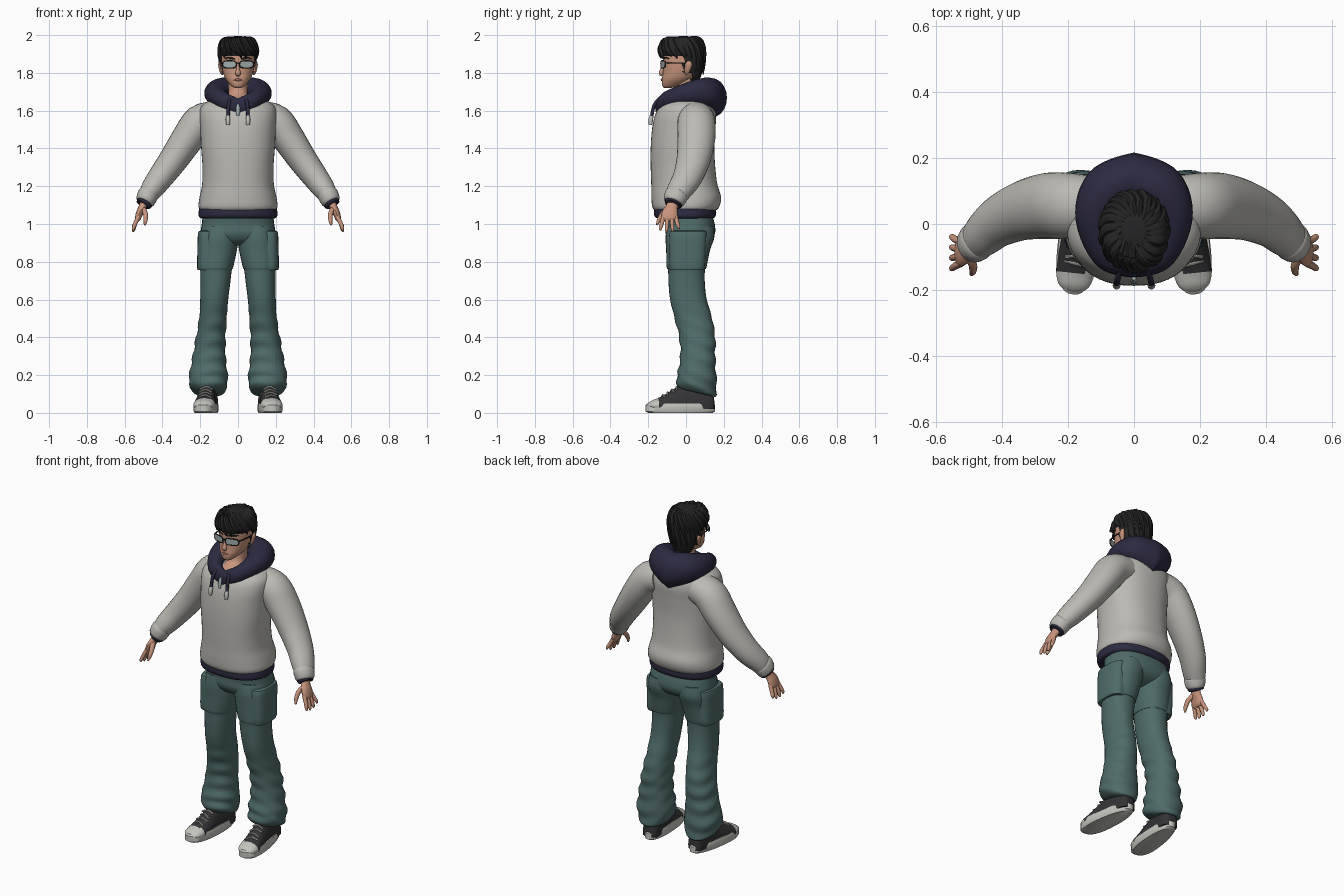
import bpy, bmesh, math, random
from mathutils import Vector, Matrix

random.seed(4)
TAU = math.tau


def material(name, *rgb):
    m = bpy.data.materials.new(name)
    m.diffuse_color = (*rgb, 1)
    return m


GREY = material("hoodie grey", 0.50, 0.49, 0.455)
NAVY = material("navy", 0.025, 0.023, 0.052)
GREEN = material("trouser green", 0.078, 0.148, 0.142)
SKIN = material("skin", 0.58, 0.30, 0.205)
HAIR = material("hair black", 0.018, 0.018, 0.018)
WHITE = material("rubber white", 0.56, 0.56, 0.52)
CHARCOAL = material("shoe charcoal", 0.035, 0.033, 0.036)
LENS = material("lens grey", 0.36, 0.42, 0.42)
LIP = material("lip", 0.36, 0.15, 0.11)


def spline(keys, n=5):
    """Smooth curve through tuples of any length."""
    out = []
    for i in range(len(keys) - 1):
        a, b = keys[max(i - 1, 0)], keys[i]
        c, d = keys[i + 1], keys[min(i + 2, len(keys) - 1)]
        for k in range(n):
            t = k / n
            out.append(tuple(0.5 * (2 * q + (r - p) * t + (2 * p - 5 * q + 4 * r - s) * t * t
                                    + (3 * q - p - 3 * r + s) * t ** 3)
                             for p, q, r, s in zip(a, b, c, d)))
    return out + [tuple(keys[-1])]


def loft(name, rings, mats, closed=False, mirror=False, warp=None, drop=None, rule=None):
    """Skin a list of equal rings into one object."""
    bm = bmesh.new()
    vs = [[bm.verts.new(warp(Vector(p)) if warp else p) for p in r] for r in rings]
    m, n = len(vs), len(vs[0])
    for i in range(m if closed else m - 1):
        for j in range(n):
            a, b = vs[i], vs[(i + 1) % m]
            bm.faces.new((a[j], a[(j + 1) % n], b[(j + 1) % n], b[j]))
    if not closed:
        bm.faces.new(vs[0])
        bm.faces.new(vs[-1])
    bmesh.ops.recalc_face_normals(bm, faces=bm.faces)
    if drop:
        bad = [f for f in bm.faces if drop(f.calc_center_median())]
        bmesh.ops.delete(bm, geom=bad, context='FACES')
    if rule:
        for f in bm.faces:
            f.material_index = rule(f.calc_center_median())
    me = bpy.data.meshes.new(name)
    bm.to_mesh(me)
    bm.free()
    for mat in (mats if isinstance(mats, list) else [mats]):
        me.materials.append(mat)
    ob = bpy.data.objects.new(name, me)
    bpy.context.collection.objects.link(ob)
    if mirror:
        ob.modifiers.new("mirror", 'MIRROR').use_mirror_merge = False
    return ob


def power(c, p):
    return math.copysign(abs(c) ** (2 / p), c)


def zloft(name, keys, mat, p=2.2, seg=32, smooth=5, **kw):
    """Stacked rounded outlines: z, x left, x right, y front, y back."""
    rings = []
    for z, x0, x1, y0, y1 in (spline(keys, smooth) if smooth else keys):
        rings.append([((x0 + x1) / 2 + (x1 - x0) / 2 * power(math.cos(TAU * k / seg), p),
                       (y0 + y1) / 2 + (y1 - y0) / 2 * power(math.sin(TAU * k / seg), p), z)
                      for k in range(seg)])
    return loft(name, rings, mat, **kw)


def even(rows):
    return [(z, -w, w, f, b) for z, w, f, b in rows]


def tube(name, keys, mat, seg=12, smooth=4, **kw):
    """Tube along x, y, z with side radius and front-back radius."""
    pts = spline(keys, smooth)
    rings = []
    for i, q in enumerate(pts):
        t = (Vector(pts[min(i + 1, len(pts) - 1)][:3]) - Vector(pts[max(i - 1, 0)][:3])).normalized()
        v = t.cross(Vector((0, 0, 1) if abs(t.y) > 0.9 else (0, 1, 0))).normalized()
        u = v.cross(t)
        rings.append([Vector(q[:3]) + v * q[3] * math.cos(TAU * k / seg) + u * q[4] * math.sin(TAU * k / seg)
                      for k in range(seg)])
    return loft(name, rings, mat, **kw)


# Hoodie body and hem
zloft("hoodie_body", even([
    (1.065, .192, -.16, .15), (1.09, .209, -.178, .175), (1.14, .204, -.183, .186), (1.21, .19, -.184, .166),
    (1.3, .188, -.187, .155), (1.4, .195, -.187, .15), (1.5, .2, -.18, .155), (1.57, .205, -.166, .16),
    (1.62, .195, -.142, .15), (1.655, .15, -.10, .12), (1.68, .08, -.05, .08)]), GREY, p=2.3, seg=48)
zloft("hoodie_hem", even([
    (1.03, .195, -.15, .14), (1.037, .206, -.164, .154), (1.055, .209, -.17, .16), (1.08, .206, -.168, .158)]),
    NAVY, p=2.3, seg=48, smooth=3)

# Hood: a thick collar that grows toward the back
half = spline([(0, -.137, 1.615, .026, .05, -90), (.08, -.1, 1.655, .042, .05, -45), (.114, .01, 1.69, .063, .062, 0),
               (.083, .1, 1.69, .078, .085, 45), (0, .135, 1.668, .082, .104, 90)], 6)
other = [(-x, y, z, r, h, 180 - a) for x, y, z, r, h, a in half[-2:0:-1]]
rings = []
for x, y, z, r, h, a in half + other:
    d = Vector((math.cos(math.radians(a)), math.sin(math.radians(a)), 0))
    rings.append([Vector((x, y, z)) + d * r * math.cos(TAU * k / 20) + Vector((0, 0, h * math.sin(TAU * k / 20)))
                  for k in range(20)])
loft("hood", rings, NAVY, closed=True)

# Drawstrings with pale tips, and a zip pull
tube("drawstring", [(.042, -.14, 1.665, .008, .008), (.05, -.168, 1.63, .009, .009), (.053, -.183, 1.565, .009, .009)],
     NAVY, mirror=True)
tube("drawstring_tip", [(.053, -.182, 1.572, .01, .01), (.053, -.187, 1.55, .012, .012), (.053, -.188, 1.525, .009, .009)],
     WHITE, mirror=True)
tube("zip_pull", [(0, -.165, 1.635, .006, .006), (0, -.172, 1.61, .011, .006), (0, -.178, 1.575, .008, .005)], LENS)

# Sleeves and cuffs
tube("sleeve", [(.12, .055, 1.565, .085, .09), (.2, .055, 1.54, .092, .1), (.265, .055, 1.455, .086, .1),
                (.34, .04, 1.343, .077, .09), (.41, .008, 1.247, .068, .078), (.455, -.03, 1.185, .06, .068),
                (.478, -.052, 1.15, .05, .06)], GREY, seg=28, mirror=True)
tube("cuff", [(.47, -.044, 1.165, .046, .052), (.476, -.05, 1.155, .055, .063), (.491, -.063, 1.122, .051, .057),
              (.496, -.067, 1.112, .043, .049)], GREY, seg=24, smooth=3, mirror=True)
tube("cuff_lining", [(.489, -.06, 1.125, .043, .049), (.498, -.069, 1.105, .042, .047), (.501, -.071, 1.1, .03, .036)],
     NAVY, seg=20, mirror=True)

# Hands
tube("palm", [(.49, -.06, 1.13, .022, .028), (.505, -.075, 1.09, .021, .032), (.52, -.085, 1.06, .019, .042),
              (.53, -.088, 1.03, .016, .042), (.534, -.088, 1.015, .009, .034)], SKIN, seg=16, mirror=True)
for i, tip in enumerate((.966, .958, .96, .974)):
    y0, y1 = -.12 + .022 * i, -.135 + .032 * i
    tube("finger", [(.526, y0, 1.04, .011, .011), (.543, (y0 + y1) / 2, 1.005, .011, .011),
                    (.553, y1, tip + .012, .009, .009), (.554, y1, tip, .004, .004)], SKIN, seg=10, mirror=True)
tube("thumb", [(.505, -.09, 1.085, .014, .016), (.49, -.122, 1.055, .013, .014), (.489, -.143, 1.022, .011, .011),
               (.494, -.154, .995, .005, .005)], SKIN, seg=10, mirror=True)


# Trousers
def cloth(v):
    low = max(0, min(1, (.25 - v.z) / .14))
    fold = .004 * math.sin(v.z * 75 + v.y * 25 + v.x * 12) * max(0, min(1, (.6 - v.z) / .2))
    return Vector((v.x + fold, v.y + fold, v.z - low * .25 * (v.y - .055)))


zloft("trouser_hips", even([(1.06, .185, -.12, .135), (1.0, .192, -.108, .152), (.95, .196, -.108, .153),
                            (.91, .17, -.085, .125), (.885, .09, -.04, .07)]), GREEN, p=2.4)
zloft("trouser_leg", [
    (.99, .0, .185, -.1, .145), (.93, -.002, .2, -.108, .15), (.86, .006, .203, -.105, .127),
    (.77, .026, .207, -.102, .108), (.755, .033, .2, -.095, .1), (.68, .042, .198, -.092, .1),
    (.6, .052, .2, -.084, .11), (.5, .06, .206, -.06, .138), (.4, .066, .222, -.036, .155), (.3, .066, .24, -.03, .155),
    (.2, .055, .258, -.045, .16), (.15, .056, .258, -.05, .162), (.12, .068, .24, -.046, .16),
    (.108, .08, .225, -.035, .15)], GREEN, smooth=6, mirror=True, warp=cloth)
zloft("cargo_pocket", [(.757, .11, .205, -.075, .085), (.765, .1, .216, -.088, .1), (.86, .1, .215, -.09, .105),
                       (.95, .1, .212, -.088, .11), (.965, .11, .2, -.075, .1)], GREEN, p=2.9, smooth=3, mirror=True)


# Shoes, toes turned slightly out
def place(v):
    return Matrix.Rotation(math.radians(6), 3, 'Z') @ v + Vector((.163, 0, 0))


sole = []
for z, s in ((0, .93), (.008, 1), (.042, 1), (.05, .95)):
    ring = []
    for k in range(40):
        c, d = power(math.cos(TAU * k / 40), 2.4), power(math.sin(TAU * k / 40), 2.4)
        ring.append((.061 * c * s * (1 - .14 * d), -.03 + .185 * d * s, z))
    sole.append(ring)
loft("shoe_sole", sole, WHITE, mirror=True, warp=place)
upper = []
for y, w, top in spline([(-.203, .03, .05), (-.185, .048, .064), (-.15, .058, .078), (-.11, .058, .098), (-.06, .054, .13),
                         (-.02, .05, .15), (.04, .048, .165), (.1, .048, .16), (.135, .042, .13), (.148, .03, .08)], 4):
    upper.append([(w * math.cos(TAU * k / 24), y, max(.02, .04 + (top - .04) * math.sin(TAU * k / 24)))
                  for k in range(24)])
loft("shoe_upper", upper, [CHARCOAL, WHITE], mirror=True, warp=place,
     rule=lambda c: 1 if c.y < -.148 else 0)
for i in range(4):
    y, z, s = -.122 + .024 * i, .094 + .0145 * i, (-1) ** i
    tube("shoe_lace", [(-.034, y - .006 * s, z - .014, .005, .005), (0, y, z + .001, .005, .005),
                       (.034, y + .006 * s, z - .014, .005, .005)], WHITE, seg=8, mirror=True, warp=place)

# Neck and head
zloft("neck", even([(1.62, .07, -.135, .06), (1.66, .058, -.105, .06), (1.7, .05, -.058, .056), (1.77, .05, -.05, .055)]),
      SKIN)
zloft("head", even([
    (1.72, .016, -.115, -.08), (1.728, .032, -.124, -.045), (1.745, .05, -.128, .0), (1.77, .068, -.127, .04),
    (1.8, .079, -.122, .065), (1.84, .086, -.12, .08), (1.88, .088, -.12, .086), (1.92, .086, -.113, .085),
    (1.955, .066, -.085, .065), (1.975, .03, -.045, .03)]), SKIN)
tube("nose", [(0, -.115, 1.85, .006, .008), (0, -.126, 1.82, .009, .01), (0, -.131, 1.798, .015, .013),
              (0, -.122, 1.787, .01, .008)], SKIN)
tube("ear", [(.083, .002, 1.79, .004, .006), (.09, .006, 1.81, .008, .014), (.097, .014, 1.845, .008, .018),
             (.094, .014, 1.863, .004, .008)], SKIN, mirror=True)
tube("lips", [(-.024, -.123, 1.762, .001, .001), (0, -.128, 1.763, .007, .006), (.024, -.123, 1.762, .001, .001)], LIP)
tube("eyebrow", [(.017, -.119, 1.873, .004, .004), (.045, -.111, 1.88, .005, .005), (.068, -.09, 1.876, .002, .003)],
     HAIR, mirror=True)


# Glasses, wrapped around the face
def wrap(v):
    return Vector((v.x, v.y + 3.5 * v.x * v.x, v.z))


outline = [(power(math.cos(TAU * k / 32), 3), power(math.sin(TAU * k / 32), 3)) for k in range(32)]
loft("lens", [[(.045 + .036 * c, y, 1.845 + .019 * s) for c, s in outline] for y in (-.134, -.13)], LENS,
     mirror=True, warp=wrap)
frame = []
for c, s in outline:
    d = Vector((c, 0, s)).normalized()
    frame.append([Vector((.045 + .036 * c, -.132, 1.845 + .019 * s)) + .0035 * (
        d * math.cos(TAU * k / 8) + Vector((0, math.sin(TAU * k / 8), 0))) for k in range(8)])
loft("glasses_frame", frame, HAIR, closed=True, mirror=True, warp=wrap)
tube("glasses_bridge", [(-.012, -.132, 1.85, .003, .003), (0, -.134, 1.852, .003, .003), (.012, -.132, 1.85, .003, .003)],
     HAIR, seg=8)
tube("glasses_temple", [(.081, -.109, 1.852, .004, .003), (.091, -.06, 1.852, .004, .003), (.094, .01, 1.852, .004, .003)],
     HAIR, seg=8, mirror=True)

# Hair shell, open around the face, with layered locks
zloft("hair_shell", even([
    (1.75, .05, -.01, .066), (1.79, .078, -.05, .082), (1.84, .095, -.095, .096), (1.89, .1, -.124, .099),
    (1.93, .1, -.133, .093), (1.963, .089, -.118, .078), (1.985, .062, -.085, .05), (1.994, .02, -.04, .01)]),
    HAIR, drop=lambda c: (c.y < -.015 and c.z < 1.892) or (c.y < .028 and c.z < 1.865 and abs(c.x) > .03 and c.y > -.015
                                                         and c.z < 1.80))
count = 22
for i in range(count):
    a = TAU * i / count + random.uniform(-.1, .1)
    front = math.cos(a) > .2
    end = (1.885 if front else 1.86 if math.cos(a) > -.3 else 1.8) + random.uniform(-.012, .014)
    r = random.uniform(.016, .021)

    def at(turn, k, z, rw, rd):
        b = a + turn
        return (.1 * k * math.sin(b), -.02 - (.116 if math.cos(b) > 0 else .112) * k * math.cos(b), z, rw, rd)

    tube("hair_lock", [at(-.5, .35, 1.982, .01, .01), at(-.25, .78, 1.972, r * .8, r), at(0, .97, 1.93, r * .7, r),
                       at(.15, 1.0, (1.93 + end) / 2, r * .55, r * .7), at(.25, .99, end, .002, .002)], HAIR, seg=8)

# Smooth shading with crisp edges
for ob in bpy.context.scene.objects:
    ob.select_set(True)
    bpy.context.view_layer.objects.active = ob
bpy.ops.object.shade_smooth_by_angle(angle=math.radians(40))
